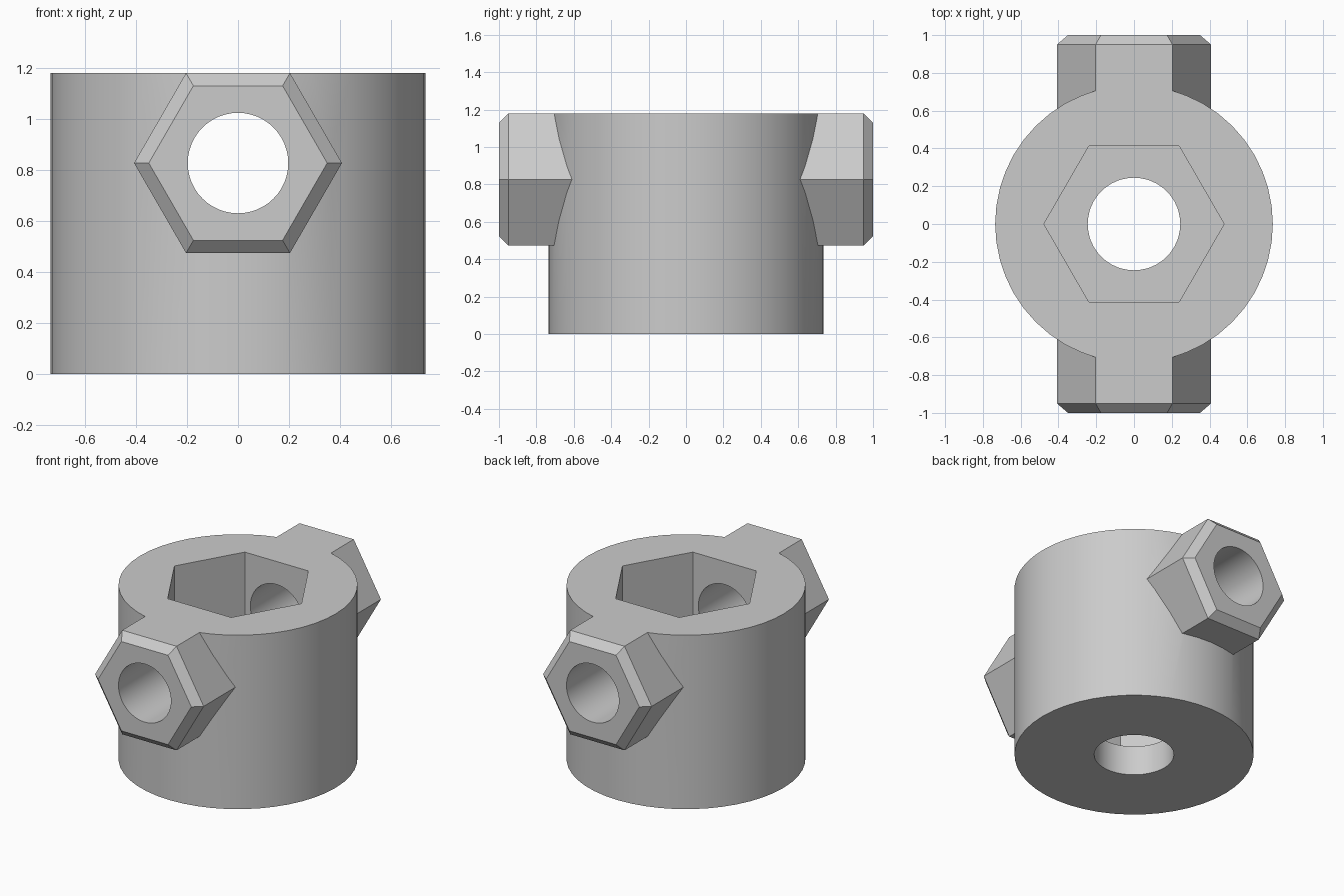
import bpy
import math

cube = bpy.data.objects.get("Cube")
if cube:
    bpy.data.objects.remove(cube, do_unlink=True)

HEIGHT = 1.18
BODY_R = 0.735
BOSS_APOTHEM = 0.353
BOSS_Z = HEIGHT - BOSS_APOTHEM
CHAMFER = 0.05
FLOOR_Z = 0.2

grey = bpy.data.materials.new("plain_grey")
grey.use_nodes = True
colour = (0.6, 0.6, 0.6, 1)
grey.diffuse_color = colour
grey.node_tree.nodes["Principled BSDF"].inputs["Base Color"].default_value = colour


def lathe(name, rings, sides, place):
    """Closed prism through (radius, position) rings; place maps (u, v, w) to x, y, z."""
    verts, faces = [], []
    for radius, pos in rings:
        for i in range(sides):
            a = math.tau * i / sides
            verts.append(place(radius * math.cos(a), radius * math.sin(a), pos))
    for r in range(len(rings) - 1):
        for i in range(sides):
            j = (i + 1) % sides
            a, b = r * sides, (r + 1) * sides
            faces.append((a + i, a + j, b + j, b + i))
    faces.append(tuple(reversed(range(sides))))
    faces.append(tuple(range((len(rings) - 1) * sides, len(rings) * sides)))
    mesh = bpy.data.meshes.new(name)
    mesh.from_pydata(verts, [], faces)
    mesh.materials.append(grey)
    obj = bpy.data.objects.new(name, mesh)
    bpy.context.collection.objects.link(obj)
    return obj


def upright(u, v, w):
    return (u, v, w)


def crosswise(u, v, w):
    return (u, -w, BOSS_Z + v)


def combine(target, tool, operation):
    mod = target.modifiers.new(tool.name, "BOOLEAN")
    mod.operation = operation
    mod.solver = "EXACT"
    mod.object = tool
    bpy.context.view_layer.objects.active = target
    bpy.ops.object.modifier_apply(modifier=mod.name)
    bpy.data.objects.remove(tool, do_unlink=True)


# Round body
body = lathe("collar_body", [(BODY_R, 0), (BODY_R, HEIGHT)], 48, upright)

# Chamfered hexagonal bosses at front and back, made as one bar
outer = BOSS_APOTHEM / math.cos(math.pi / 6)
inner = (BOSS_APOTHEM - CHAMFER) / math.cos(math.pi / 6)
bosses = lathe("hex_bosses", [(inner, -1), (outer, CHAMFER - 1),
                              (outer, 1 - CHAMFER), (inner, 1)], 6, crosswise)
combine(body, bosses, "UNION")

# Hexagonal socket, shaft hole through the floor, and cross hole
socket = lathe("hex_socket", [(0.477, FLOOR_Z), (0.477, HEIGHT + 0.2)], 6, upright)
shaft = lathe("shaft_hole", [(0.245, -0.2), (0.245, 0.6)], 48, upright)
cross = lathe("cross_hole", [(0.197, -1.2), (0.197, 1.2)], 48, crosswise)
for cutter in (socket, shaft, cross):
    combine(body, cutter, "DIFFERENCE")

bpy.ops.object.select_all(action="DESELECT")
body.select_set(True)
bpy.context.view_layer.objects.active = body
bpy.ops.object.shade_smooth_by_angle(angle=math.radians(25))
